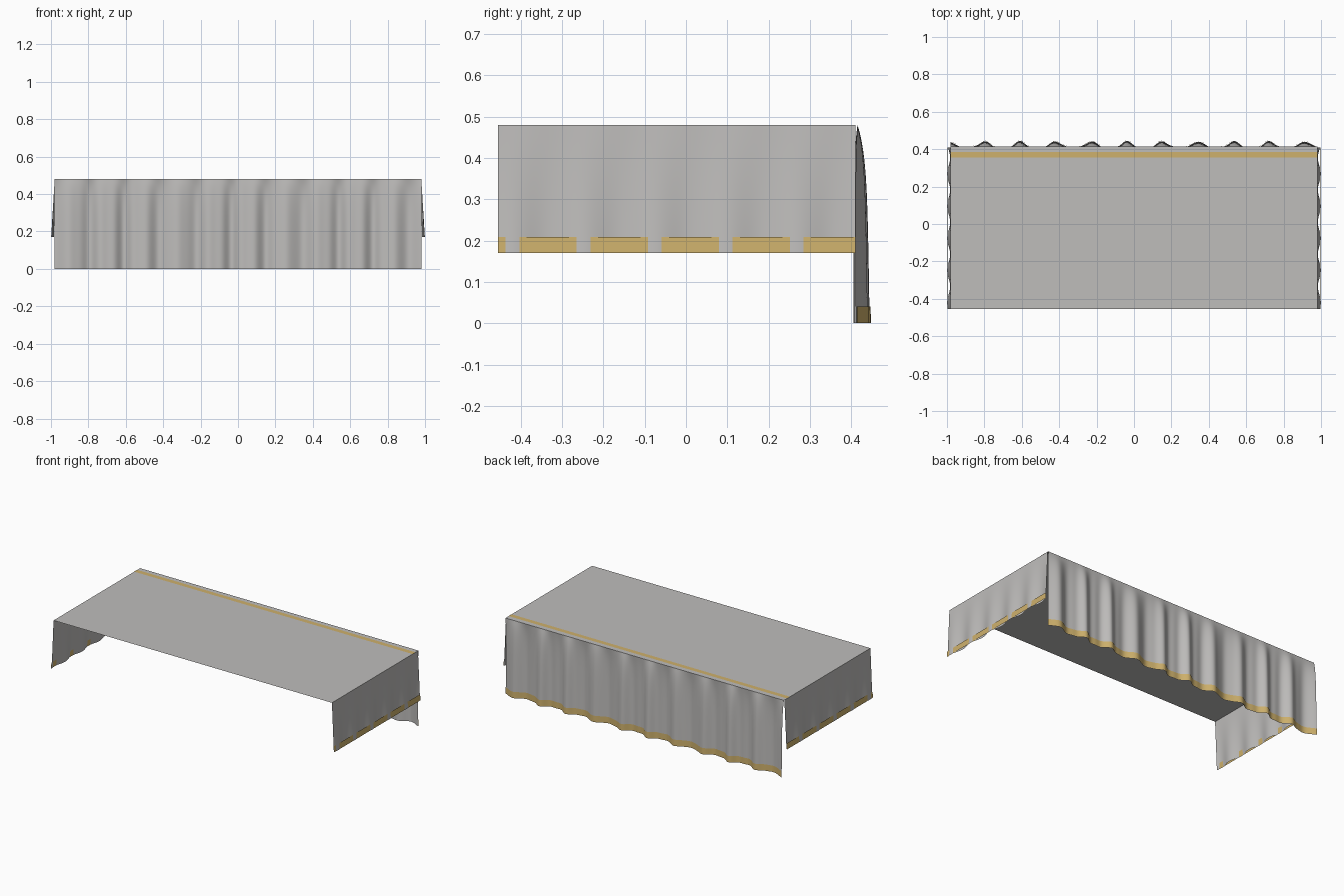
import bpy
import math

cube = bpy.data.objects.get("Cube")
if cube:
    bpy.data.objects.remove(cube)


def material(name, rgb):
    m = bpy.data.materials.new(name)
    m.use_nodes = True
    m.diffuse_color = (*rgb, 1)
    m.node_tree.nodes["Principled BSDF"].inputs["Base Color"].default_value = (*rgb, 1)
    return m


GREY = material("grey cloth", (0.52, 0.51, 0.50))
GOLD = material("gold trim", (0.62, 0.44, 0.15))

HALF_X, FRONT, BACK, TOP = 0.98, -0.455, 0.415, 0.48


def sheet(name, point, u_range, v_range, nu, nv, mat):
    """Smooth grid of cloth; point(u, v) gives each position."""
    def lerp(r, i, n):
        return r[0] + (r[1] - r[0]) * i / n
    verts = [point(lerp(u_range, i, nu), lerp(v_range, j, nv))
             for j in range(nv + 1) for i in range(nu + 1)]
    w = nu + 1
    faces = [(j * w + i, j * w + i + 1, (j + 1) * w + i + 1, (j + 1) * w + i)
             for j in range(nv) for i in range(nu)]
    mesh = bpy.data.meshes.new(name)
    mesh.from_pydata(verts, [], faces)
    mesh.materials.append(mat)
    mesh.shade_smooth()
    obj = bpy.data.objects.new(name, mesh)
    bpy.context.collection.objects.link(obj)
    return obj


# Flat cloth top and the stripe near its back edge
sheet("cloth_top", lambda x, y: (x, y, TOP), (-HALF_X, HALF_X), (FRONT, BACK), 1, 1, GREY)
sheet("top_stripe", lambda x, y: (x, y, TOP + 0.001), (-HALF_X, HALF_X), (0.355, 0.385), 1, 1, GOLD)


# Back drape: folds swell out from the straight top edge
def back_point(x, z, offset=0.0):
    drop = (TOP - z) / TOP
    swell = 1 - math.exp(-7 * drop)
    t = (x + 0.8) / 0.1905 * math.tau
    fold = math.cos(t + 0.5 * math.sin(t)) + 0.15 * math.sin(2.3 * t)
    y = BACK + swell * (0.006 + 0.004 * drop + (0.014 + 0.003 * drop) * fold)
    return (x, y + offset, z)


sheet("back_drape", lambda x, z: back_point(-x, z), (-HALF_X, HALF_X), (0, TOP), 240, 24, GREY)
sheet("back_trim", lambda x, z: back_point(-x, z, 0.003), (-HALF_X, HALF_X), (0, 0.04), 240, 2, GOLD)


# Side drapes: gentle ripples that poke through a straight trim band
def side_x(z, ripple):
    drop = (TOP - z) / 0.31
    return HALF_X + drop * (0.011 + 0.008 * ripple)


def ripple(y):
    return math.cos((y + 0.42) / 0.172 * math.tau)


for label, s in (("left", 1), ("right", -1)):
    sheet(label + "_drape", lambda y, z: (s * side_x(z, ripple(s * y)), s * y, z),
          (s * FRONT, s * 0.41), (0.17, TOP), 100, 10, GREY)
    sheet(label + "_trim", lambda y, z: (s * side_x(z, 0.82), s * y, z),
          (s * FRONT, s * 0.41), (0.17, 0.208), 1, 1, GOLD)
